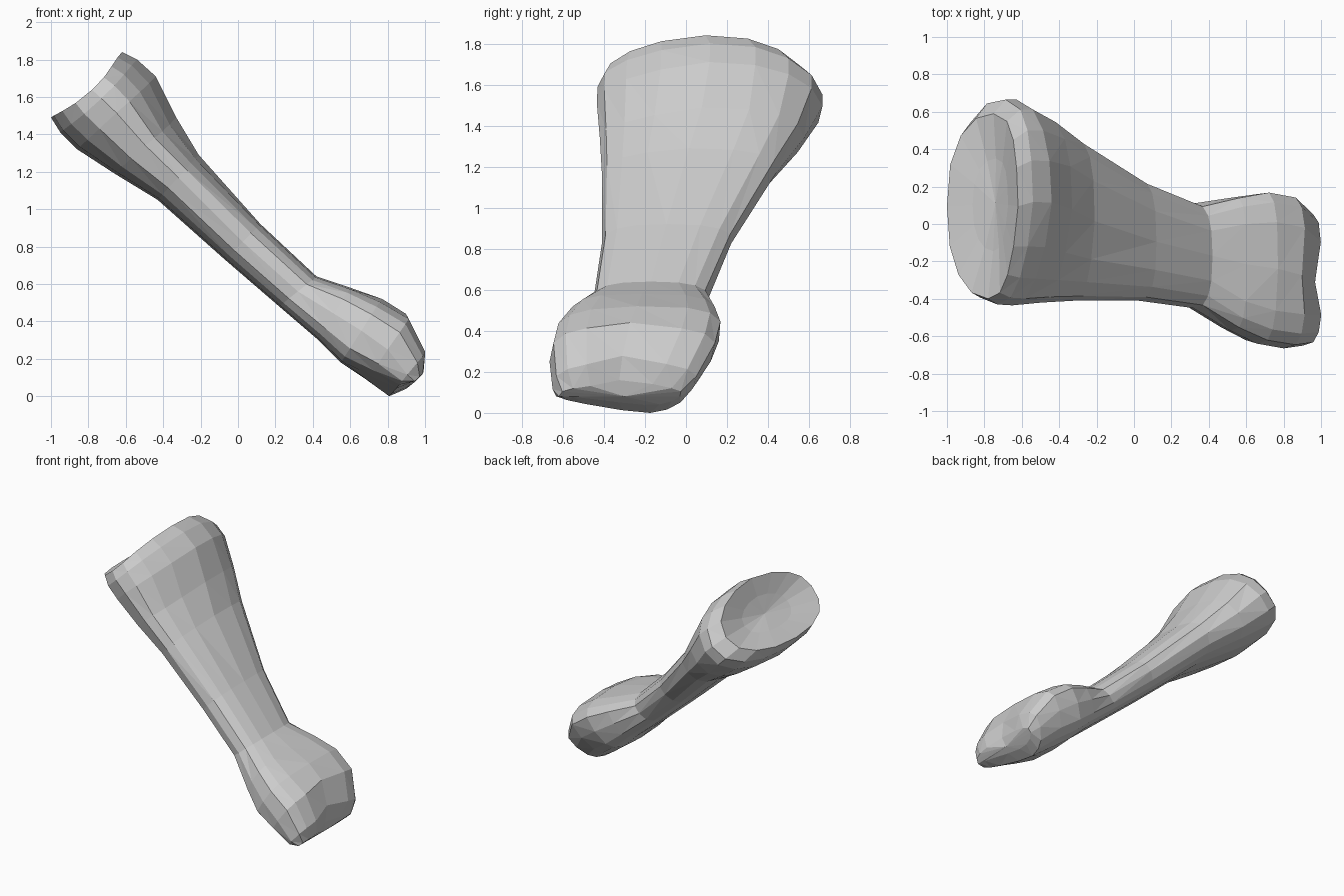
import bpy, bmesh, math
from mathutils import Vector

N = 16  # points per cross-section

# Cross-sections from upper joint to lower joint:
# (upper x, z), (lower x, z), front y, back y, back-side slant, squareness,
# groove depth, tilt (drop of the front upper edge), front recess, back recess
SECTIONS = [
    ((-0.62, 1.84), (-1.00, 1.49), -0.40, 0.59, -0.02, 2.3, 0.00, 0.05, 0.04, 0.08),
    ((-0.54, 1.80), (-0.95, 1.41), -0.43, 0.665, -0.04, 2.3, 0.00, 0.06, 0.02, 0.08),
    ((-0.44, 1.71), (-0.86, 1.32), -0.435, 0.665, -0.04, 2.3, 0.00, 0.08, 0.00, 0.03),
    ((-0.33, 1.49), (-0.66, 1.19), -0.42, 0.575, 0.00, 2.5, 0.00, 0.09, 0.00, 0.00),
    ((-0.21, 1.29), (-0.43, 1.05), -0.41, 0.44, 0.03, 2.6, 0.00, 0.04, 0.00, 0.00),
    ((0.12, 0.92), (-0.07, 0.73), -0.41, 0.22, 0.03, 2.6, 0.00, 0.00, 0.00, 0.00),
    ((0.42, 0.64), (0.22, 0.48), -0.45, 0.11, 0.00, 2.6, 0.00, 0.00, 0.00, 0.00),
    ((0.60, 0.58), (0.43, 0.30), -0.57, 0.14, 0.03, 3.3, 0.00, 0.00, 0.00, 0.00),
    ((0.77, 0.52), (0.55, 0.18), -0.64, 0.16, 0.05, 3.3, 0.00, 0.02, 0.00, 0.00),
    ((0.92, 0.42), (0.68, 0.08), -0.665, 0.12, 0.08, 3.1, 0.03, 0.00, 0.00, 0.00),
    ((1.01, 0.24), (0.80, -0.01), -0.65, 0.03, 0.08, 2.9, 0.06, 0.00, 0.00, 0.00),
    ((1.00, 0.13), (0.89, 0.03), -0.62, -0.03, 0.05, 2.6, 0.05, 0.00, 0.00, 0.00),
]
AXIS = Vector((0.74, 0, -0.67))   # along the bone
UP = Vector((0.67, 0, 0.74))      # across the bone


def section_points(upper, lower, y0, y1, slant, power, groove, tilt, front, back):
    """Rounded-rectangle ring spanning upper-lower and front-back."""
    u, l = Vector((upper[0], 0, upper[1])), Vector((lower[0], 0, lower[1]))
    mid, half = (u + l) / 2, (u - l) / 2
    pts = []
    for i in range(N):
        a = 2 * math.pi * i / N
        c, s = math.cos(a), math.sin(a)
        c = math.copysign(abs(c) ** (2 / power), c)
        s = math.copysign(abs(s) ** (2 / power), s)
        y = (y0 + y1) / 2 + c * (y1 - y0) / 2 + slant * s * max(c, 0)
        p = mid + half * s + Vector((0, y, 0))
        p -= UP * tilt * max(s, 0) * max(-c, 0)
        p += AXIS * (back * max(c, 0) ** 3 + front * max(-c, 0) ** 3)
        # saddle between the two lower condyles, front one sits higher
        p -= AXIS * groove * max(s, 0) * math.exp(-((y + 0.28) / 0.13) ** 2)
        p += UP * 1.3 * groove * max(-s, 0) * min(1, max(0, -0.15 - y) / 0.4)
        pts.append(p)
    return pts


def bridge(bm, a, b):
    for i in range(N):
        j = (i + 1) % N
        bm.faces.new((a[i], a[j], b[j], b[i]))


def fan(bm, ring, centre):
    v = bm.verts.new(centre)
    for i in range(N):
        bm.faces.new((ring[i], ring[(i + 1) % N], v))


bm = bmesh.new()
rings = [[bm.verts.new(p) for p in section_points(*s)] for s in SECTIONS]
for a, b in zip(rings, rings[1:]):
    bridge(bm, a, b)

# Dished upper joint surface
c = Vector((-0.80, 0.11, 1.66))
dish = [bm.verts.new(c + (v.co - c) * 0.5 + AXIS * 0.05) for v in rings[0]]
bridge(bm, rings[0], dish)
fan(bm, dish, c + AXIS * 0.08)

# Lower joint cap
fan(bm, rings[-1], (0.95, -0.3, 0.08))

bmesh.ops.recalc_face_normals(bm, faces=bm.faces)
bmesh.ops.triangulate(bm, faces=bm.faces)
mesh = bpy.data.meshes.new("bone")
bm.to_mesh(mesh)
bm.free()
bone = bpy.data.objects.new("bone", mesh)
bpy.context.collection.objects.link(bone)
